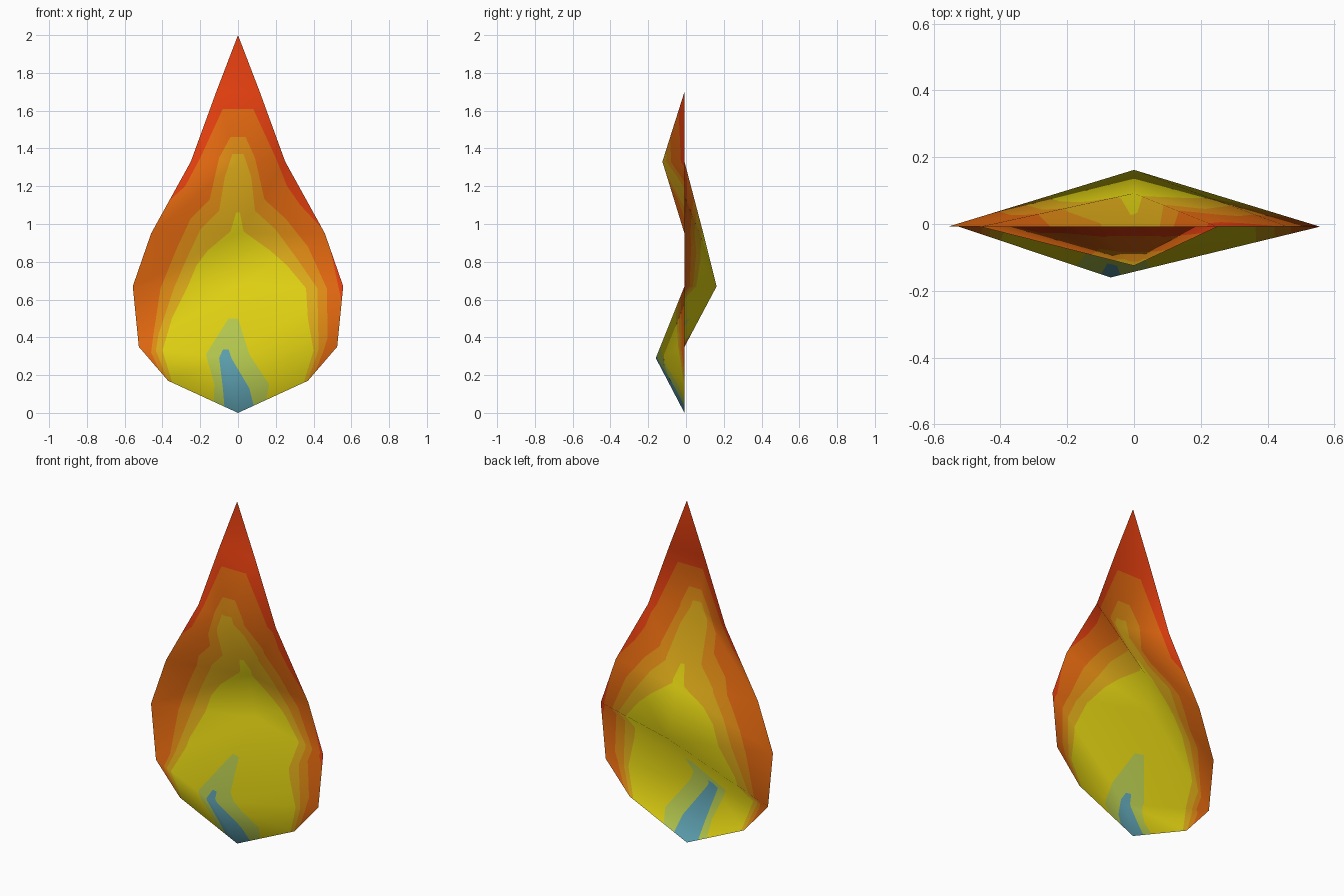
import bpy
import bmesh
from mathutils import Vector
from mathutils.geometry import (barycentric_transform, delaunay_2d_cdt,
                                intersect_point_tri_2d)

cube = bpy.data.objects.get("Cube")
if cube:
    bpy.data.objects.remove(cube)


def linear(value):
    c = value / 255
    return c / 12.92 if c <= 0.04045 else ((c + 0.055) / 1.055) ** 2.4


def make_material(name, rgb):
    color = [linear(v) for v in rgb] + [1]
    mat = bpy.data.materials.new(name)
    mat.use_nodes = True
    mat.diffuse_color = color
    mat.node_tree.nodes["Principled BSDF"].inputs["Base Color"].default_value = color
    return mat


def band(rows):
    """Closed outline in x, z from rows of (height, left, right)."""
    return ([Vector((left, z)) for z, left, right in rows]
            + [Vector((right, z)) for z, left, right in reversed(rows)])


def inside(p, loop):
    hit = False
    for a, b in zip(loop, loop[1:] + loop[:1]):
        if (a.y > p.y) != (b.y > p.y):
            if p.x < a.x + (b.x - a.x) * (p.y - a.y) / (b.y - a.y):
                hit = not hit
    return hit


# Folded sheet: rim points on both sides, zigzag spine down the middle
RIM_Y = -0.008
rim = [(0.37, 0.17), (0.525, 0.35), (0.557, 0.67), (0.46, 0.95), (0.25, 1.33), (0.115, 1.7)]
spine = [(-0.07, -0.16, 0.29), (0, 0.162, 0.67), (0, 0.092, 0.95), (0, -0.125, 1.33)]

sheet = bmesh.new()
L = [sheet.verts.new((-x, RIM_Y, z)) for x, z in rim]
R = [sheet.verts.new((x, RIM_Y, z)) for x, z in rim]
S = [sheet.verts.new(p) for p in spine]
base = sheet.verts.new((0, RIM_Y, 0))
tip = sheet.verts.new((0, RIM_Y, 2))

triangles = [(base, S[0], L[0]), (base, R[0], S[0]),
             (L[0], S[0], L[1]), (R[0], R[1], S[0]),
             (S[3], L[5], L[4]), (S[3], R[4], R[5]),
             (S[3], R[5], L[5]), (L[5], R[5], tip)]
for k in range(3):
    lo, hi = S[k], S[k + 1]
    triangles += [(L[k + 1], lo, hi), (L[k + 1], hi, L[k + 2]),
                  (lo, R[k + 1], R[k + 2]), (lo, R[k + 2], hi)]
for tri in triangles:
    sheet.faces.new(tri)
sheet.verts.index_update()
sheet.normal_update()

# Nested colour bands, outermost first
colours = [("red", (250, 70, 18)), ("orange", (246, 114, 18)),
           ("amber", (238, 148, 22)), ("gold", (228, 176, 26)),
           ("yellow", (240, 224, 20)), ("pale_green", (188, 208, 82)),
           ("blue", (98, 168, 184))]
bands = [
    band([(1.61, -0.08, 0.08), (1.48, -0.14, 0.14), (1.35, -0.2, 0.2),
          (1.2, -0.28, 0.26), (1.1, -0.39, 0.33), (0.95, -0.7, 0.47), (-0.1, -0.7, 0.7)]),
    band([(1.46, -0.04, 0.04), (1.35, -0.1, 0.09), (1.13, -0.15, 0.14),
          (1.03, -0.25, 0.25), (0.88, -0.32, 0.37), (0.66, -0.41, 0.47),
          (0.4, -0.45, 0.475), (0.32, -0.46, 0.45), (0.1, -0.36, 0.36), (-0.1, 0, 0)]),
    band([(1.37, -0.03, 0.03), (1.25, -0.07, 0.07), (1.07, -0.1, 0.09),
          (0.97, -0.2, 0.2), (0.82, -0.27, 0.31), (0.66, -0.34, 0.42),
          (0.42, -0.42, 0.425), (0.33, -0.435, 0.425), (0.1, -0.345, 0.345), (-0.1, 0, 0)]),
    band([(1.06, -0.01, 0.01), (0.96, -0.04, 0.03), (0.86, -0.16, 0.17),
          (0.78, -0.22, 0.26), (0.66, -0.27, 0.36), (0.5, -0.35, 0.37),
          (0.33, -0.4, 0.4), (0.1, -0.33, 0.33), (-0.1, 0, 0)]),
    band([(0.5, -0.05, 0), (0.31, -0.17, 0.06), (0.15, -0.125, 0.165),
          (0.02, -0.13, 0.14), (-0.1, 0, 0)]),
    band([(0.335, -0.08, -0.05), (0.29, -0.1, -0.035), (0.13, -0.08, 0.06),
          (0.01, -0.07, 0.09), (-0.1, 0, 0)]),
]

# Cut the sheet along every fold and band outline
points = [Vector((v.co.x, v.co.z)) for v in sheet.verts]
cuts = [tuple(v.index for v in e.verts) for e in sheet.edges]
for loop in bands:
    start, count = len(points), len(loop)
    points += loop
    cuts += [(start + i, start + (i + 1) % count) for i in range(count)]
flat, _, cells, *_ = delaunay_2d_cdt(points, cuts, [], 0, 1e-5)

folds = []
for f in sheet.faces:
    corners = [Vector((v.co.x, v.co.z, 0)) for v in f.verts]
    folds.append((corners, [v.co.copy() for v in f.verts],
                  [v.normal.copy() for v in f.verts]))

# Lift the cut pieces back onto the folds
places, normals, faces, slots = {}, {}, [], []
for cell in cells:
    mid = sum((flat[i] for i in cell), Vector((0, 0))) / len(cell)
    for corners, coords, norms in folds:
        if intersect_point_tri_2d(mid, *(c.to_2d() for c in corners)):
            for i in cell:
                p = flat[i].to_3d()
                places[i] = barycentric_transform(p, *corners, *coords)
                normals[i] = barycentric_transform(p, *corners, *norms).normalized()
            faces.append(cell)
            slots.append(max([n + 1 for n, b in enumerate(bands) if inside(mid, b)],
                             default=0))
            break
sheet.free()

order = {i: n for n, i in enumerate(places)}
mesh = bpy.data.meshes.new("flame")
mesh.from_pydata([places[i] for i in order], [],
                 [[order[i] for i in face] for face in faces])
for name, rgb in colours:
    mesh.materials.append(make_material(name, rgb))
for poly, slot in zip(mesh.polygons, slots):
    poly.material_index = slot
    poly.use_smooth = True
mesh.update()
mesh.normals_split_custom_set_from_vertices([normals[i] for i in order])

flame = bpy.data.objects.new("flame", mesh)
bpy.context.collection.objects.link(flame)
